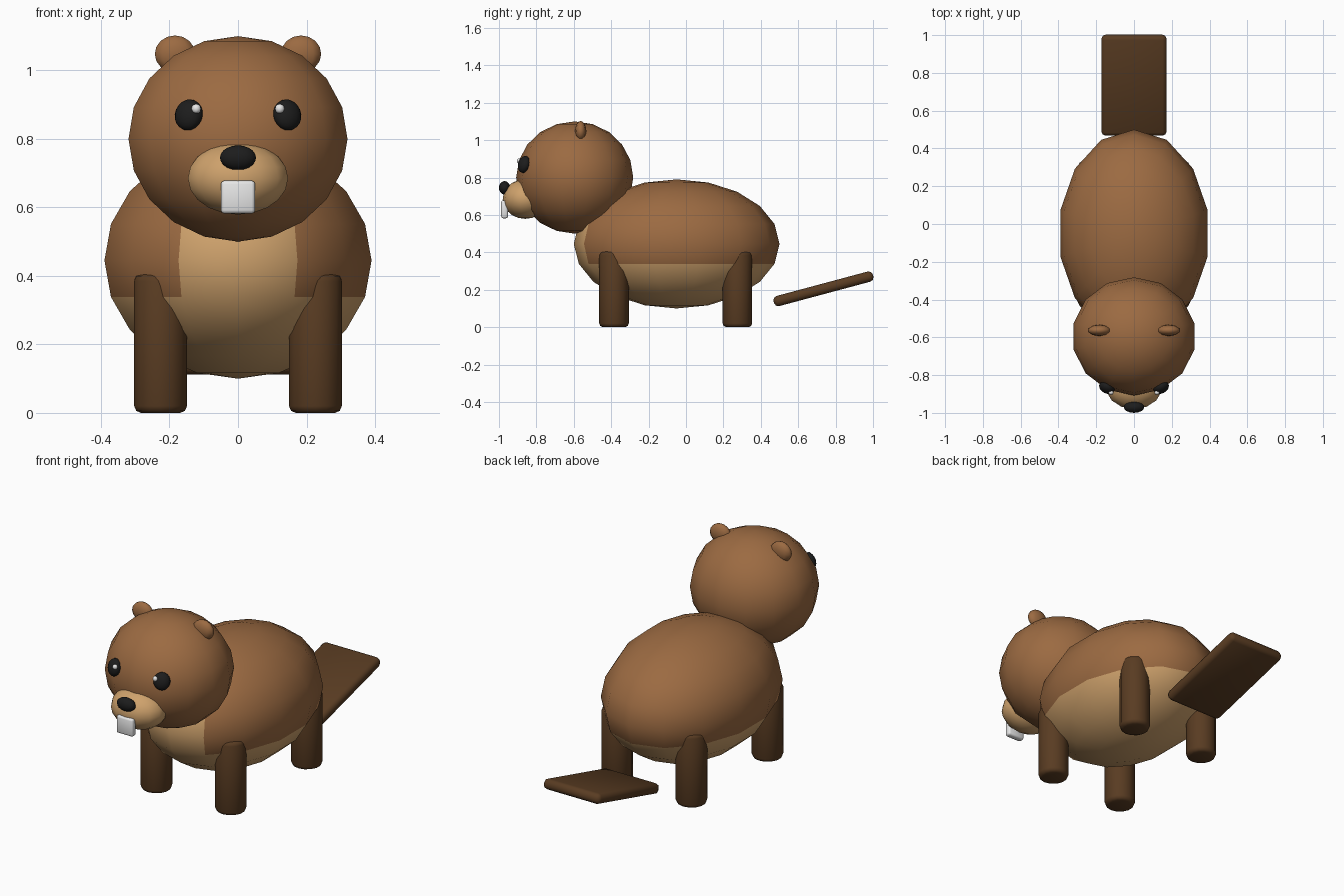
import bpy, bmesh
from math import radians
from mathutils import Matrix, Vector

cube = bpy.data.objects.get("Cube")
if cube:
    bpy.data.objects.remove(cube, do_unlink=True)


def material(name, rgb):
    m = bpy.data.materials.new(name)
    m.use_nodes = True
    colour = (*rgb, 1)
    m.diffuse_color = colour
    m.node_tree.nodes["Principled BSDF"].inputs["Base Color"].default_value = colour
    return m


fur = material("brown fur", (0.33, 0.145, 0.054))
tan = material("tan fur", (0.62, 0.36, 0.15))
dark = material("dark brown", (0.1, 0.045, 0.016))
black = material("black", (0.012, 0.012, 0.012))
white = material("white", (0.8, 0.8, 0.8))


def finish(name, bm, mat, angle=60):
    mesh = bpy.data.meshes.new(name)
    bm.to_mesh(mesh)
    bm.free()
    obj = bpy.data.objects.new(name, mesh)
    bpy.context.collection.objects.link(obj)
    mesh.materials.append(mat)
    bpy.ops.object.select_all(action="DESELECT")
    obj.select_set(True)
    bpy.context.view_layer.objects.active = obj
    bpy.ops.object.shade_smooth_by_angle(angle=radians(angle))
    return obj


def ellipsoid(name, centre, radii, mat, segments=14, rings=10, turn=None):
    bm = bmesh.new()
    bmesh.ops.create_uvsphere(bm, u_segments=segments, v_segments=rings, radius=1)
    matrix = Matrix.Translation(centre) @ (turn or Matrix()) @ Matrix.Diagonal((*radii, 1))
    bm.transform(matrix)
    return finish(name, bm, mat)


def rounded_box(name, centre, size, bevel, mat, tilt=0):
    bm = bmesh.new()
    bmesh.ops.create_cube(bm, size=1)
    bm.transform(Matrix.Diagonal((*size, 1)))
    bmesh.ops.bevel(bm, geom=bm.edges[:], offset=bevel, segments=2, profile=0.5, affect="EDGES")
    bm.transform(Matrix.Translation(centre) @ Matrix.Rotation(radians(tilt), 4, "X"))
    return finish(name, bm, mat)


def leg(name, x, y):
    bm = bmesh.new()
    bmesh.ops.create_cone(bm, cap_ends=True, segments=14, radius1=0.079, radius2=0.079,
                          depth=0.405)
    rims = [e for e in bm.edges if abs(e.verts[0].co.z - e.verts[1].co.z) < 0.01]
    bmesh.ops.bevel(bm, geom=rims, offset=0.02, segments=2, profile=0.5, affect="EDGES")
    bm.transform(Matrix.Translation((x, y, 0.2025)))
    return finish(name, bm, dark)


# Body, with a tan belly and a tan chest panel
body = ellipsoid("body", (0, -0.05, 0.445), (0.4, 0.55, 0.345), fur)
body.data.materials.append(tan)
for face in body.data.polygons:
    c = face.center
    chest = abs(c.x) < 0.15 and c.y < -0.4 and c.z < 0.6
    if c.z < 0.34 or chest:
        face.material_index = 1

# Head and face
ellipsoid("head", (0, -0.595, 0.8), (0.328, 0.313, 0.3), fur)
ellipsoid("muzzle", (0, -0.86, 0.685), (0.15, 0.12, 0.106), tan)
ellipsoid("nose", (0, -0.97, 0.745), (0.054, 0.03, 0.036), black)
rounded_box("front_teeth", (0, -0.97, 0.63), (0.1, 0.036, 0.096), 0.01, white)

# Paired face parts and legs
for side, s in (("left", 1), ("right", -1)):
    tilt = Matrix.Rotation(radians(s * 25), 4, "Z") @ Matrix.Rotation(radians(-15), 4, "X")
    ellipsoid(side + "_eye", (s * 0.144, -0.866, 0.87), (0.043, 0.03, 0.046), black, turn=tilt)
    ellipsoid(side + "_eye_glint", (s * 0.122, -0.893, 0.888), (0.014, 0.012, 0.014), white, 8, 6)
    ellipsoid(side + "_ear", (s * 0.184, -0.563, 1.048), (0.062, 0.03, 0.054), fur, 10, 8)
    leg(side + "_front_leg", s * 0.226, -0.385)
    leg(side + "_back_leg", s * 0.226, 0.275)

# Flat tail
rounded_box("tail", (0, 0.735, 0.205), (0.345, 0.55, 0.056), 0.022, dark, tilt=15)
